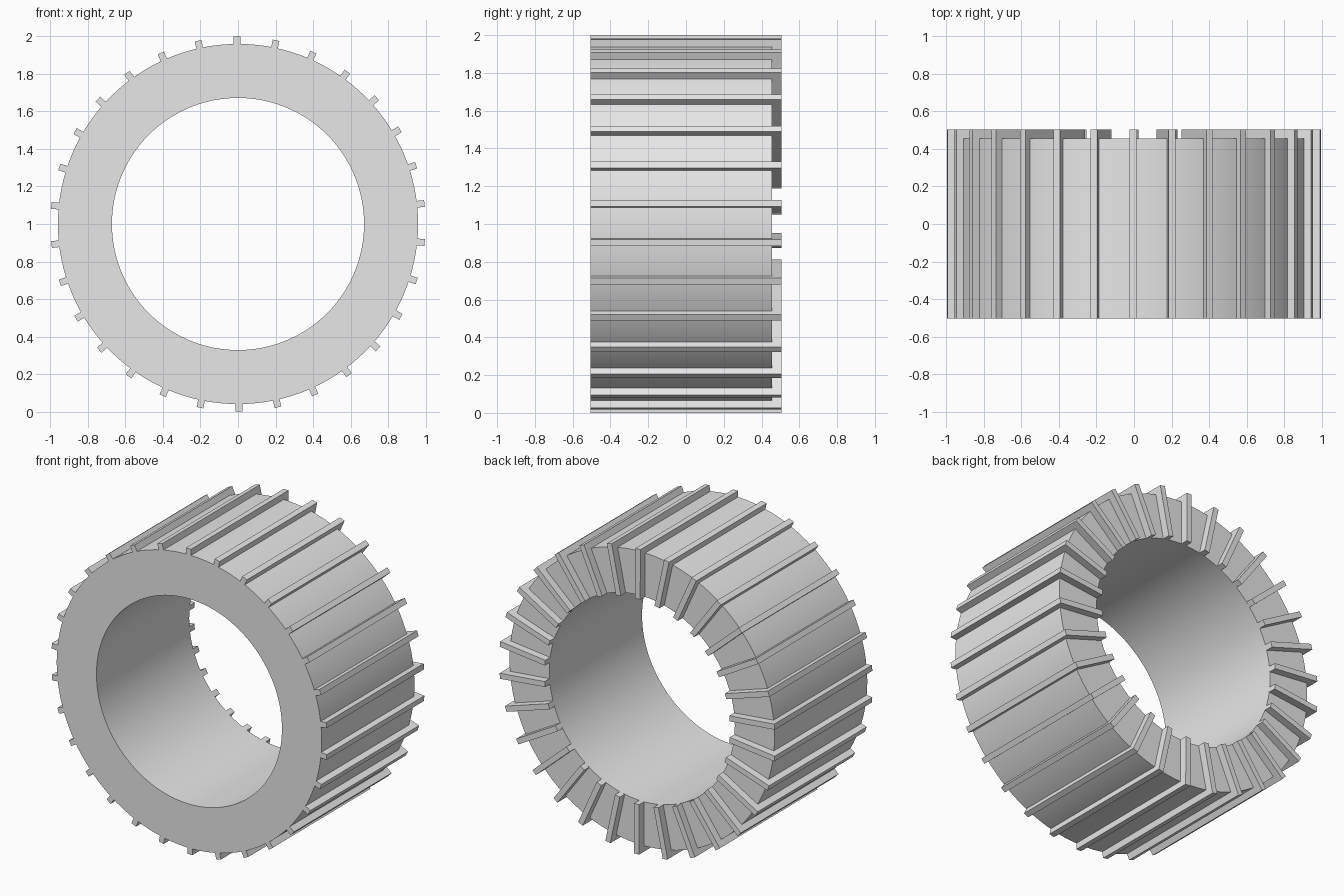
import bpy
import bmesh
from math import sin, cos, pi, radians
from mathutils import Matrix, Vector

cube = bpy.data.objects.get("Cube")
if cube:
    bpy.data.objects.remove(cube, do_unlink=True)

OUTER, INNER, TIP = 0.96, 0.672, 1.0
FRONT, BODY_BACK, BACK = -0.505, 0.455, 0.505
RIBS, RIB_WIDTH, SEGMENTS = 30, 0.036, 120
CENTRE = Vector((0, 0, 1))

grey = bpy.data.materials.new("light grey")
grey.use_nodes = True
colour = (0.8, 0.8, 0.8, 1)
grey.diffuse_color = colour
grey.node_tree.nodes["Principled BSDF"].inputs["Base Color"].default_value = colour


def finish(name, bm):
    """Turn a bmesh into a named, shaded object."""
    bmesh.ops.recalc_face_normals(bm, faces=bm.faces)
    mesh = bpy.data.meshes.new(name)
    bm.to_mesh(mesh)
    bm.free()
    mesh.materials.append(grey)
    obj = bpy.data.objects.new(name, mesh)
    obj.location = CENTRE
    bpy.context.collection.objects.link(obj)
    return obj


# Ring body: a rectangular section swept round the y axis
bm = bmesh.new()
section = [(INNER, FRONT), (OUTER, FRONT), (OUTER, BODY_BACK), (INNER, BODY_BACK)]
loops = []
for i in range(SEGMENTS):
    a = 2 * pi * i / SEGMENTS
    loops.append([bm.verts.new((r * sin(a), y, r * cos(a))) for r, y in section])
for i in range(SEGMENTS):
    here, after = loops[i], loops[(i + 1) % SEGMENTS]
    for j in range(4):
        k = (j + 1) % 4
        bm.faces.new((here[j], here[k], after[k], after[j]))
ring = finish("ring_body", bm)
bpy.context.view_layer.objects.active = ring
ring.select_set(True)
bpy.ops.object.shade_smooth_by_angle(angle=radians(30))

# L-shaped ribs: along the outside, then inward across the back face
bm = bmesh.new()
root = OUTER - 0.001
rib = [(TIP, FRONT), (TIP, BACK), (INNER, BACK), (INNER, BODY_BACK),
       (root, BODY_BACK), (root, FRONT)]
for i in range(RIBS):
    turn = Matrix.Rotation(2 * pi * i / RIBS - radians(0.3), 3, "Y")
    sides = [[bm.verts.new(turn @ Vector((x, y, r))) for r, y in rib]
             for x in (-RIB_WIDTH / 2, RIB_WIDTH / 2)]
    left, right = sides
    bm.faces.new(left)
    bm.faces.new(reversed(right))
    for j in range(len(rib)):
        k = (j + 1) % len(rib)
        bm.faces.new((left[j], right[j], right[k], left[k]))
finish("ribs", bm)
